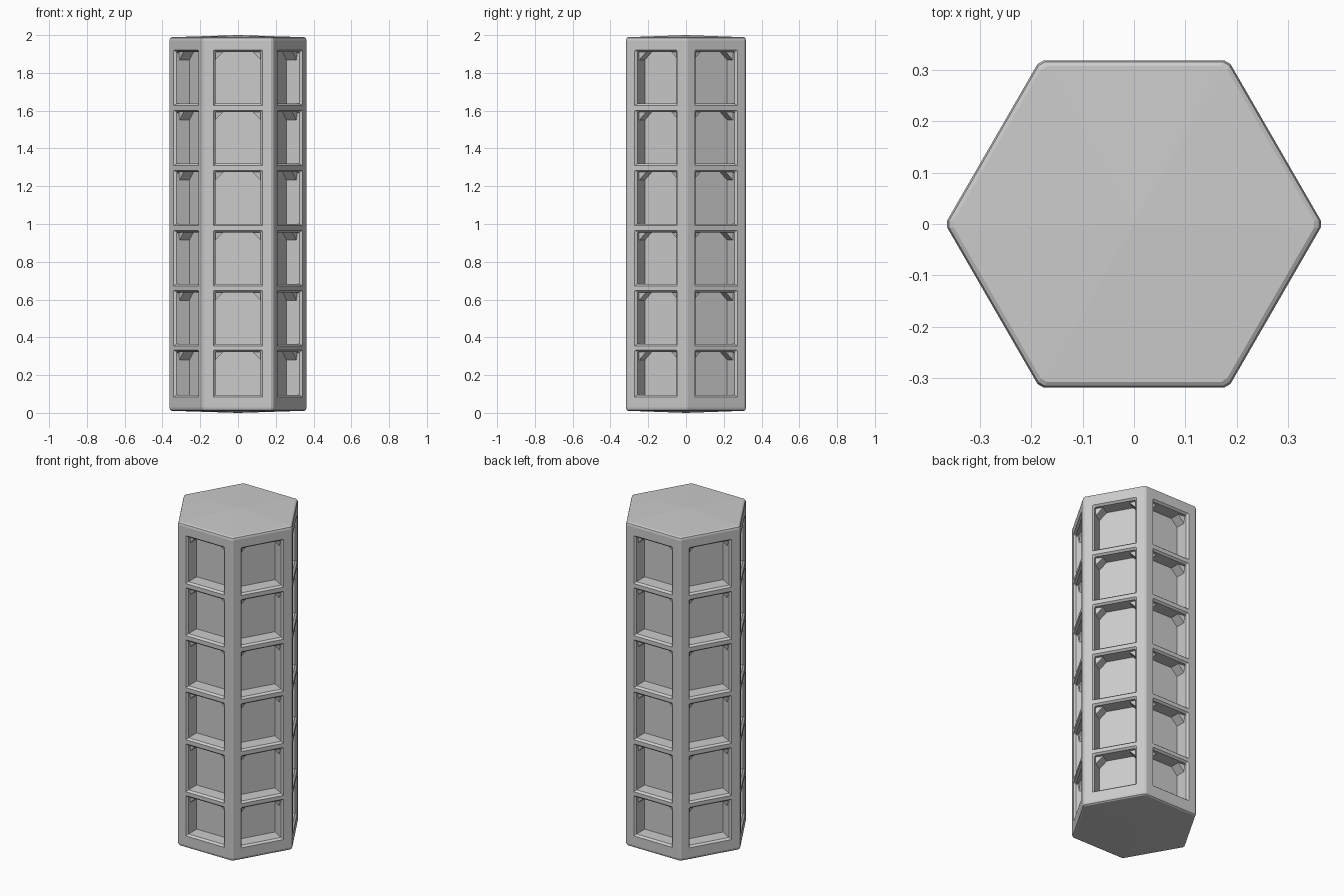
import bpy, bmesh, math
from mathutils import Vector, Matrix

if "Cube" in bpy.data.objects:
    bpy.data.objects.remove(bpy.data.objects["Cube"])

R = 0.367                       # sharp-corner radius of the hexagon
APO = R * math.cos(math.pi / 6)  # distance to each flat side
DEPTH = 0.09


def loft(bm, rings, cap=True):
    """Skin a list of closed point rings; optionally cap both ends."""
    loops = [[bm.verts.new(p) for p in r] for r in rings]
    n = len(loops[0])
    for a, b in zip(loops, loops[1:]):
        for i in range(n):
            j = (i + 1) % n
            bm.faces.new((a[i], a[j], b[j], b[i]))
    if cap:
        bm.faces.new(loops[0])
        bm.faces.new(loops[-1])
    return loops


def make_object(name, bm):
    bmesh.ops.recalc_face_normals(bm, faces=bm.faces)
    me = bpy.data.meshes.new(name)
    bm.to_mesh(me)
    bm.free()
    ob = bpy.data.objects.new(name, me)
    bpy.context.collection.objects.link(ob)
    return ob


def hex_ring(scale, z, w=0.008):
    """Hexagon with narrow chamfered corners."""
    c = [Vector((R * math.cos(k * math.pi / 3), R * math.sin(k * math.pi / 3), 0)) for k in range(6)]
    pts = []
    for k in range(6):
        for other in (c[k - 1], c[(k + 1) % 6]):
            p = (c[k] + (other - c[k]).normalized() * w) * scale
            pts.append((p.x, p.y, z))
    return pts


# Column body with bevelled rims and very shallow domed ends
bm = bmesh.new()
rings = [hex_ring(0.965, 0.011), hex_ring(0.99, 0.016), hex_ring(1, 0.028),
         hex_ring(1, 1.972), hex_ring(0.99, 1.984), hex_ring(0.965, 1.989)]
loops = loft(bm, rings, cap=False)
for loop, z in ((loops[0], 0.0), (loops[-1], 2.0)):
    tip = bm.verts.new((0, 0, z))
    for i in range(12):
        bm.faces.new((loop[i], loop[(i + 1) % 12], tip))
body = make_object("column_body", bm)


# Window recesses: chamfered opening, with angled gussets in the upper corners
def window_ring(grow, chamfer, depth, z0, z1):
    w = 0.12 + grow
    lo, hi = z0 - grow, z1 + grow
    y = -APO + depth
    return [(-w, y, lo), (w, y, lo), (w, y, hi - chamfer), (w - chamfer, y, hi),
            (-w + chamfer, y, hi), (-w, y, hi - chamfer)]


rows = [(0.095, 0.322)] + [(0.365 + 0.318 * i, 0.638 + 0.318 * i) for i in range(5)]
bm = bmesh.new()
for z0, z1 in rows:
    for k in range(6):
        rot = Matrix.Rotation(k * math.pi / 3, 3, 'Z')
        spec = [(0.010, 0.004, -0.03), (0.010, 0.004, 0.0), (0.0, 0.004, 0.012),
                (0.0, 0.004, 0.025), (0.0, 0.042, 0.03), (0.0, 0.042, DEPTH)]
        loft(bm, [[rot @ Vector(p) for p in window_ring(g, c, d, z0, z1)] for g, c, d in spec])
cutter = make_object("window_cutters", bm)
cutter.hide_render = True
cutter.hide_set(True)

cut = body.modifiers.new("windows", 'BOOLEAN')
cut.operation = 'DIFFERENCE'
cut.solver = 'EXACT'
cut.object = cutter

# Bake the recesses into the body and drop the helper
dg = bpy.context.evaluated_depsgraph_get()
mesh = bpy.data.meshes.new_from_object(body.evaluated_get(dg))
body.modifiers.clear()
body.data = mesh
bpy.data.objects.remove(cutter)
